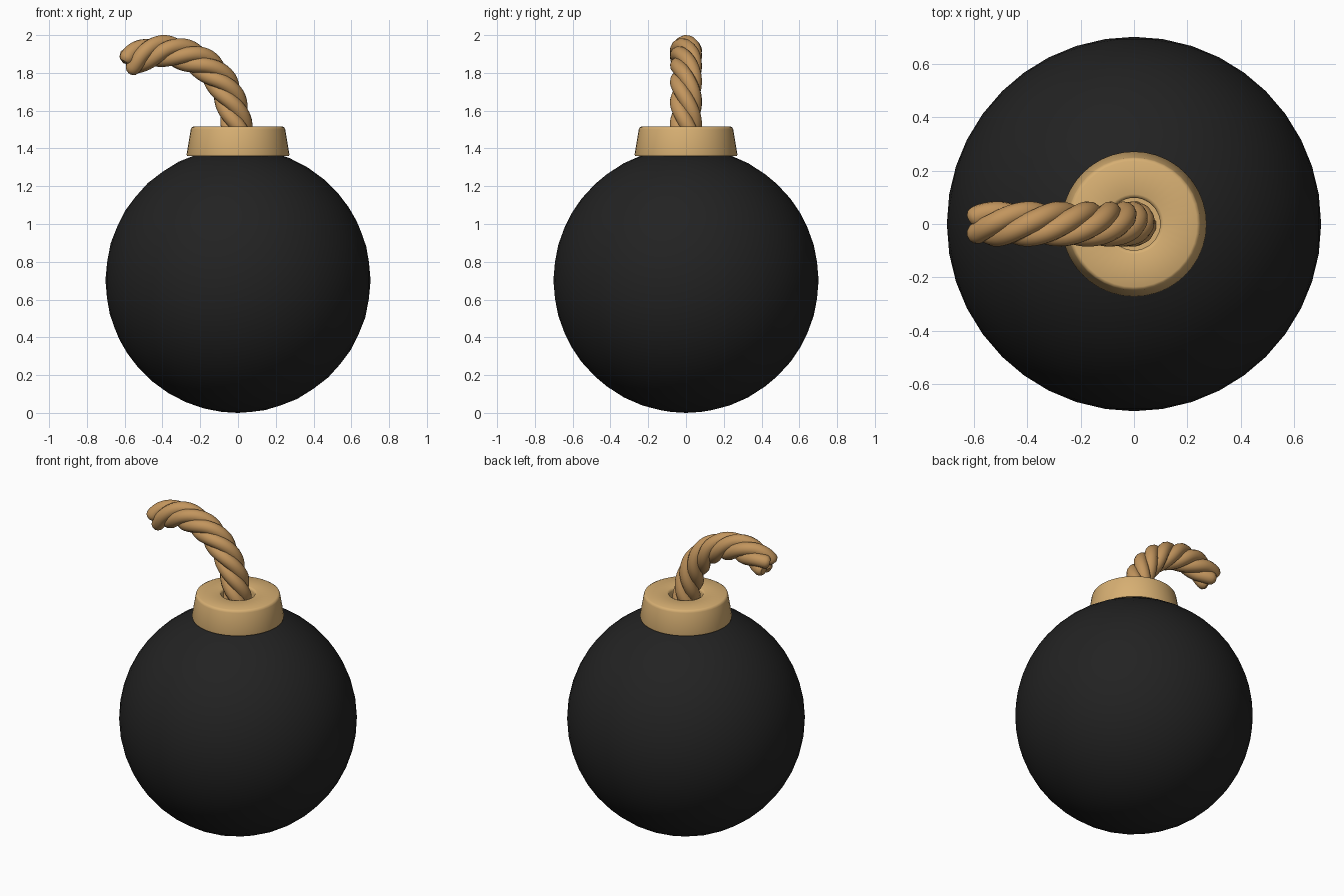
import bpy
import bmesh
import math
from mathutils import Vector

cube = bpy.data.objects.get("Cube")
if cube:
    bpy.data.objects.remove(cube, do_unlink=True)


def make_material(name, rgb):
    mat = bpy.data.materials.new(name)
    mat.use_nodes = True
    color = (*rgb, 1)
    mat.diffuse_color = color
    bsdf = mat.node_tree.nodes["Principled BSDF"]
    bsdf.inputs["Base Color"].default_value = color
    bsdf.inputs["Roughness"].default_value = 0.7
    return mat


def finish(obj, mat, angle):
    bpy.ops.object.select_all(action="DESELECT")
    obj.select_set(True)
    bpy.context.view_layer.objects.active = obj
    obj.data.materials.clear()
    obj.data.materials.append(mat)
    bpy.ops.object.shade_smooth_by_angle(angle=math.radians(angle))


black = make_material("matte black", (0.016, 0.016, 0.016))
tan = make_material("light tan", (0.68, 0.43, 0.17))
brown = make_material("rope brown", (0.54, 0.30, 0.11))

# Round body
RADIUS = 0.702
bpy.ops.mesh.primitive_ico_sphere_add(subdivisions=4, radius=RADIUS, location=(0, 0, RADIUS))
body = bpy.context.object
body.name = "body"
finish(body, black, 60)

# Tapered collar with a hole in its top, turned from a profile
profile = [(0, 1.36), (0.27, 1.36), (0.272, 1.37), (0.25, 1.5), (0.246, 1.511), (0.236, 1.516),
           (0.112, 1.516), (0.102, 1.512), (0.098, 1.5), (0.098, 1.42), (0, 1.42)]
bm = bmesh.new()
verts = [bm.verts.new((r, 0, z)) for r, z in profile]
edges = [bm.edges.new(pair) for pair in zip(verts, verts[1:])]
bmesh.ops.spin(bm, geom=verts + edges, cent=(0, 0, 0), axis=(0, 0, 1),
               angle=math.tau, steps=40, use_duplicate=False)
bmesh.ops.remove_doubles(bm, verts=bm.verts, dist=0.0005)
bmesh.ops.recalc_face_normals(bm, faces=bm.faces)
mesh = bpy.data.meshes.new("collar")
bm.to_mesh(mesh)
bm.free()
collar = bpy.data.objects.new("collar", mesh)
bpy.context.collection.objects.link(collar)
finish(collar, tan, 50)

# Centre line of the fuse, in the x-z plane
path = [Vector((x, 0, z)) for x, z in [
    (0, 1.41), (-0.01, 1.54), (-0.05, 1.68), (-0.115, 1.785),
    (-0.22, 1.87), (-0.37, 1.915), (-0.5, 1.895), (-0.595, 1.845)]]


def spline_point(t):
    """Catmull-Rom point and direction, with t from 0 to 1."""
    n = len(path) - 1
    i = min(int(t * n), n - 1)
    u = t * n - i
    p1, p2 = path[i], path[i + 1]
    p0 = path[i - 1] if i else p1 * 2 - p2
    p3 = path[i + 2] if i + 2 <= n else p2 * 2 - p1
    a, b = p2 - p0, p0 * 2 - p1 * 5 + p2 * 4 - p3
    c = (p1 - p2) * 3 + p3 - p0
    point = p1 + (a * u + b * u ** 2 + c * u ** 3) / 2
    return point, (a + b * 2 * u + c * 3 * u ** 2).normalized()


# Fuse strands twisted round the centre line
STRANDS, STEPS = 4, 72
PITCH, OFFSET, THICKNESS = 0.48, 0.044, 0.041
side = Vector((0, 1, 0))
for k in range(STRANDS):
    curve = bpy.data.curves.new("fuse_strand", "CURVE")
    curve.dimensions = "3D"
    curve.bevel_depth = THICKNESS
    curve.bevel_resolution = 4
    curve.use_fill_caps = True
    spline = curve.splines.new("POLY")
    spline.points.add(STEPS)
    length, last = 0, path[0]
    for i, cv in enumerate(spline.points):
        point, tangent = spline_point(i / STEPS)
        length += (point - last).length
        last = point
        angle = math.tau * (k / STRANDS - length / PITCH)
        out = side * math.sin(angle) + side.cross(tangent) * math.cos(angle)
        cv.co = (*(point + out * OFFSET), 1)
        # round off the free end
        left = (STEPS - i) / 3
        cv.radius = 1 if left >= 1 else 0.55 + 0.45 * math.sqrt(1 - (1 - left) ** 2)
    strand = bpy.data.objects.new(f"fuse_strand_{k + 1}", curve)
    bpy.context.collection.objects.link(strand)
    bpy.ops.object.select_all(action="DESELECT")
    strand.select_set(True)
    bpy.context.view_layer.objects.active = strand
    bpy.ops.object.convert(target="MESH")
    finish(bpy.context.object, brown, 50)
